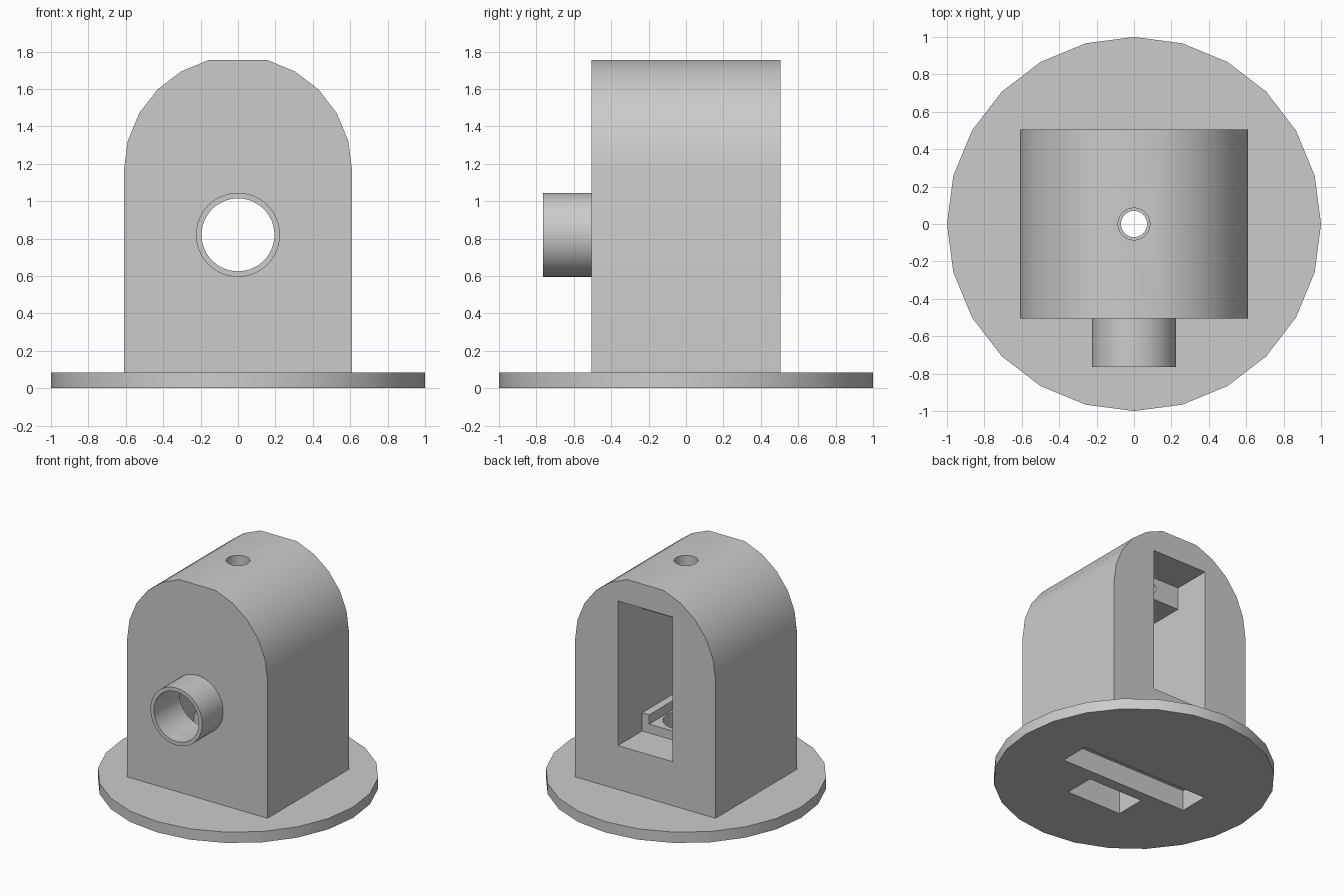
import bpy, bmesh, math
from mathutils import Matrix

cube = bpy.data.objects.get("Cube")
if cube:
    bpy.data.objects.remove(cube, do_unlink=True)

grey = bpy.data.materials.new("plain_grey")
grey.use_nodes = True
grey.diffuse_color = (0.6, 0.6, 0.6, 1)
grey.node_tree.nodes["Principled BSDF"].inputs["Base Color"].default_value = (0.6, 0.6, 0.6, 1)


def finish(name, bm):
    bmesh.ops.recalc_face_normals(bm, faces=bm.faces)
    mesh = bpy.data.meshes.new(name)
    bm.to_mesh(mesh)
    bm.free()
    mesh.materials.append(grey)
    obj = bpy.data.objects.new(name, mesh)
    bpy.context.collection.objects.link(obj)
    return obj


def prism(name, points, place, depth_vector):
    """Extrude a flat profile; place maps each 2D point into space."""
    bm = bmesh.new()
    face = bm.faces.new([bm.verts.new(place(a, b)) for a, b in points])
    ext = bmesh.ops.extrude_face_region(bm, geom=[face])
    verts = [v for v in ext["geom"] if isinstance(v, bmesh.types.BMVert)]
    bmesh.ops.translate(bm, verts=verts, vec=depth_vector)
    return finish(name, bm)


def box(name, x, y, z):
    pts = [(x[0], y[0]), (x[1], y[0]), (x[1], y[1]), (x[0], y[1])]
    return prism(name, pts, lambda a, b: (a, b, z[0]), (0, 0, z[1] - z[0]))


def circle(radius, sides):
    return [(radius * math.cos(math.tau * i / sides),
             radius * math.sin(math.tau * i / sides)) for i in range(sides)]


def upright(name, radius, z, sides=48):
    return prism(name, circle(radius, sides), lambda a, b: (a, b, z[0]), (0, 0, z[1] - z[0]))


def along_y(name, radius, y, height, sides=48):
    return prism(name, circle(radius, sides), lambda a, b: (a, y[0], height + b),
                 (0, y[1] - y[0], 0))


# Round base plate
base_top = 0.085
base = upright("base_plate", 1.0, (0, base_top), 24)

# Arched housing
half_w, half_d, spring = 0.61, 0.505, 1.165
arch = [(half_w * math.cos(math.radians(a)), spring + half_w * math.sin(math.radians(a)))
        for a in range(0, 181, 15) if a != 90]
outline = [(-half_w, base_top), (half_w, base_top)] + arch
housing = prism("arched_housing", outline, lambda a, b: (a, -half_d, b), (0, 2 * half_d, 0))

# Front tube
tube_z = 0.82
tube = along_y("front_tube", 0.225, (-0.765, -half_d), tube_z)

# Inner chamber: rear window, upper and lower blocks, front shaft through the base
bay, mid, front = 0.237, 0.205, -0.445
low, high, shelf, lintel = 0.43, 1.565, 0.573, 1.39
chamber_side = [(0.7, low), (0.7, high), (mid, high), (mid, lintel), (-mid, lintel),
                (-mid, high), (front, high), (front, -0.1), (-mid, -0.1),
                (-mid, shelf), (mid, shelf), (mid, low)]
chamber = prism("chamber_cutter", chamber_side, lambda a, b: (-bay, a, b), (2 * bay, 0, 0))

# Channel, drilled holes and underside slot
channel = box("channel_cutter", (-0.176, 0.176), (-0.3, 0.3), (0.5, 0.7))
slot = box("slot_cutter", (-0.555, 0.555), (-0.117, 0.117), (-0.1, 0.16))
top_hole = upright("top_hole_cutter", 0.085, (1.3, 1.9))
socket = upright("socket_cutter", 0.165, (0.35, 0.6))
drain = upright("drain_cutter", 0.07, (0.1, 0.4))
screw = along_y("screw_hole_cutter", 0.035, (0, 0.3), 1.48, 24)
bore = along_y("bore_cutter", 0.195, (-0.9, -0.4), tube_z)


def cut(obj, cutters):
    bpy.ops.object.select_all(action="DESELECT")
    bpy.context.view_layer.objects.active = obj
    obj.select_set(True)
    for cutter in cutters:
        mod = obj.modifiers.new("cut", "BOOLEAN")
        mod.operation, mod.solver, mod.object = "DIFFERENCE", "EXACT", cutter
        bpy.ops.object.modifier_apply(modifier=mod.name)
    bpy.ops.object.shade_smooth_by_angle(angle=math.radians(30))


cut(base, [chamber, slot])
cut(housing, [chamber, channel, slot, top_hole, socket, drain, screw, bore])
cut(tube, [bore])

for cutter in (chamber, channel, slot, top_hole, socket, drain, screw, bore):
    bpy.data.objects.remove(cutter, do_unlink=True)
